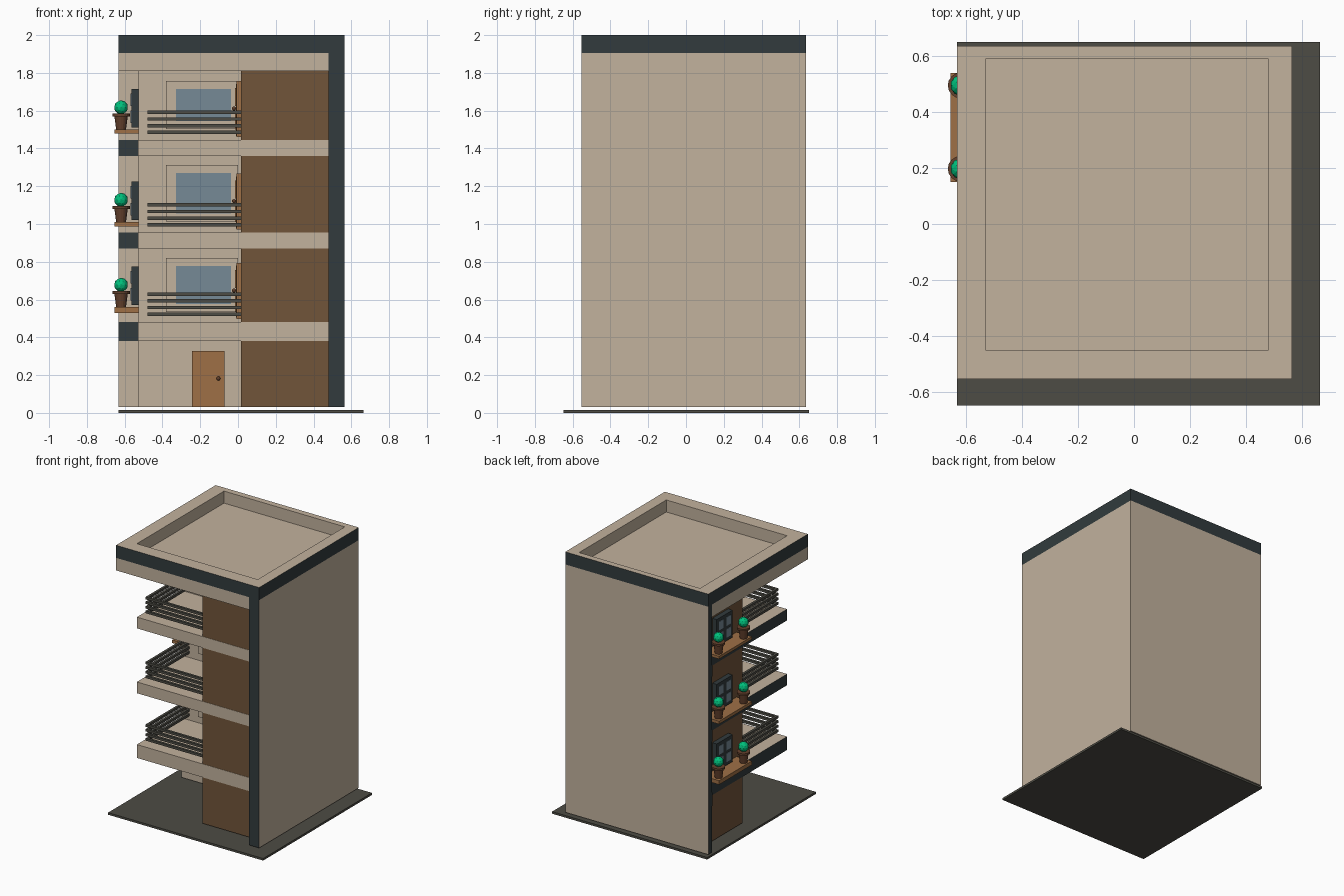
import bpy
import bmesh
from math import radians
from mathutils import Matrix, Vector

if "Cube" in bpy.data.objects:
    bpy.data.objects.remove(bpy.data.objects["Cube"])


def material(name, rgb):
    m = bpy.data.materials.new(name)
    m.use_nodes = True
    m.diffuse_color = (*rgb, 1)
    m.node_tree.nodes["Principled BSDF"].inputs["Base Color"].default_value = (*rgb, 1)
    return m


CREAM = material("cream_plaster", (0.54, 0.445, 0.34))
DARK = material("dark_slate", (0.032, 0.044, 0.047))
BROWN = material("brown_cladding", (0.165, 0.091, 0.042))
WOOD = material("light_wood", (0.342, 0.162, 0.061))
GLASS = material("blue_glass", (0.181, 0.254, 0.305))
GREY = material("olive_grey", (0.074, 0.072, 0.058))
POT = material("clay_pot", (0.127, 0.053, 0.026))
GREEN = material("leaf_green", (0.0, 0.52, 0.2))


def finish(name, bm, mats, matrix=Matrix()):
    mesh = bpy.data.meshes.new(name)
    bm.to_mesh(mesh)
    bm.free()
    for m in mats:
        mesh.materials.append(m)
    ob = bpy.data.objects.new(name, mesh)
    bpy.context.collection.objects.link(ob)
    ob.matrix_world = matrix
    return ob


def add_box(bm, x, y, z, index=0):
    size = Matrix.Diagonal((x[1] - x[0], y[1] - y[0], z[1] - z[0], 1))
    mid = Matrix.Translation((sum(x) / 2, sum(y) / 2, sum(z) / 2))
    verts = bmesh.ops.create_cube(bm, size=1, matrix=mid @ size)["verts"]
    for f in {f for v in verts for f in v.link_faces}:
        f.material_index = index


def box(name, x, y, z, mat, accent=None, facing=()):
    """One block; faces turned towards a facing direction take the accent."""
    bm = bmesh.new()
    add_box(bm, x, y, z)
    bm.normal_update()
    for f in bm.faces:
        if any(f.normal.dot(Vector(d)) > 0.9 for d in facing):
            f.material_index = 1
    return finish(name, bm, [mat, accent] if accent else [mat])


FRONT, LEFT = (0, -1, 0), (-1, 0, 0)
X0, X1, Y0, Y1 = -0.632, 0.564, -0.553, 0.636   # outer shell
IX0, IX1, IY0, IY1 = -0.53, 0.48, -0.45, 0.59   # inner body
WALL, CORE = 0.08, 0.015                        # recessed wall, stair block side
BASE, EAVE, BAND, TOP = 0.032, 1.81, 1.905, 2.0


def door(name, matrix):
    """Panelled door, facing -y, standing on its origin."""
    bm = bmesh.new()
    add_box(bm, (-0.086, 0.086), (-0.022, 0.01), (0, 0.296))
    add_box(bm, (-0.071, 0.071), (-0.026, 0), (0.006, 0.281))
    for x in ((-0.06, -0.007), (0.007, 0.06)):
        add_box(bm, x, (-0.03, 0), (0.164, 0.258))
    add_box(bm, (-0.06, 0.06), (-0.03, 0), (0.04, 0.13))
    knob = bmesh.ops.create_uvsphere(bm, u_segments=10, v_segments=6, radius=0.011,
                                     matrix=Matrix.Translation((0.053, -0.036, 0.15)))
    for f in {f for v in knob["verts"] for f in v.link_faces}:
        f.material_index = 1
    return finish(name, bm, [WOOD, POT], matrix)


def plant(name, x, y, z):
    """Clay pot with a rim and a round bush."""
    bm = bmesh.new()
    for r1, r2, low, high in ((0.026, 0.036, 0, 0.075), (0.046, 0.046, 0.07, 0.084)):
        bmesh.ops.create_cone(bm, cap_ends=True, segments=16, radius1=r1, radius2=r2,
                              depth=high - low,
                              matrix=Matrix.Translation((0, 0, (low + high) / 2)))
    bush = bmesh.ops.create_icosphere(bm, subdivisions=2, radius=0.037,
                                      matrix=Matrix.Translation((0, 0, 0.118)))
    for f in {f for v in bush["verts"] for f in v.link_faces}:
        f.material_index = 1
    return finish(name, bm, [POT, GREEN], Matrix.Translation((x, y, z)))


def side_window(name, z0, z1):
    """Dark framed window with four panes on the left wall."""
    bm = bmesh.new()
    mid, half, zm = 0.345, 0.095, (z0 + z1) / 2
    add_box(bm, (-0.565, IX0 + 0.01), (mid - half, mid + half), (z0, z1))
    for s in (-1, 1):
        y = sorted((mid + s * 0.02, mid + s * 0.07))
        for z in ((z0 + 0.025, zm - 0.012), (zm + 0.012, z1 - 0.025)):
            add_box(bm, (-0.568, -0.56), y, z, 1)
    return finish(name, bm, [DARK, GLASS])


def railing(name, floor):
    """Four bars around the front and left of the balcony."""
    bm = bmesh.new()
    x0, y0, t = -0.478, -0.42, 0.018
    for i in range(4):
        z = floor + 0.032 + i * 0.035
        add_box(bm, (x0, CORE + 0.005), (y0, y0 + t), (z, z + t))
        add_box(bm, (x0, x0 + t), (y0 + t, WALL + 0.005), (z, z + t))
    return finish(name, bm, [GREY])


# Ground and outer walls
box("ground_plate", (X0, 0.664), (-0.648, 0.65), (0, 0.016), GREY)
box("right_wall", (IX1, X1), (Y0, Y1), (BASE, BAND), CREAM, DARK, [FRONT])
box("back_wall", (X0, IX1), (IY1, Y1), (BASE, BAND), CREAM, DARK, [LEFT])

# Recessed body and projecting stair block
box("main_body", (IX0 + 0.002, IX1), (WALL, IY1), (BASE, EAVE), CREAM, BROWN, [LEFT])
box("stair_block", (CORE, IX1), (IY0 + 0.002, WALL), (BASE, EAVE), CREAM, BROWN, [FRONT])

# Roof slab and parapet with a sunken deck
box("roof_slab", (X0, IX1), (Y0, IY1), (EAVE, BAND), CREAM)
bm = bmesh.new()
add_box(bm, (X0, X1), (Y0, Y1), (BAND, TOP))
bm.normal_update()
top = max(bm.faces, key=lambda f: f.calc_center_median().z)
for f in bm.faces:
    f.material_index = int(abs(f.normal.z) < 0.5)
rim = bmesh.ops.inset_region(bm, faces=[top], thickness=0.04)["faces"]
for v in top.verts:
    v.co.x = IX0 if v.co.x < 0 else IX1
    v.co.y = IY0 if v.co.y < 0 else IY1
well = bmesh.ops.extrude_discrete_faces(bm, faces=[top])["faces"][0]
for v in well.verts:
    v.co.z = BAND + 0.004
for f in bm.faces:
    if all(IX0 - 0.01 < v.co.x < IX1 + 0.01 for v in f.verts):
        f.material_index = 0
finish("roof_parapet", bm, [CREAM, DARK])

# Entrance
door("entrance_door", Matrix.Translation((-0.157, WALL, BASE)))

# Storeys: slab bottom, floor, shelf bottom, shelf top, glass bottom, glass top
storeys = [(0.381, 0.482, 0.53, 0.56, 0.577, 0.778),
           (0.87, 0.955, 0.987, 1.01, 1.055, 1.27),
           (1.36, 1.445, 1.479, 1.5, 1.545, 1.714)]
for n, (under, floor, shelf0, shelf1, glass0, glass1) in enumerate(storeys, 1):
    tag = f"_{n}"
    box("balcony_slab" + tag, (IX0, IX1), (IY0, IY1), (under, floor), CREAM, DARK, [LEFT])
    box("wall_band" + tag, (X0, IX0), (IY1 - 0.006, IY1 + 0.002), (under, floor), DARK)
    railing("balcony_railing" + tag, floor)
    box("window_frame" + tag, (-0.38, 0), (WALL - 0.015, WALL + 0.01),
        (glass0 - 0.042, glass1 + 0.042), CREAM)
    box("window_glass" + tag, (-0.328, -0.037), (WALL - 0.019, WALL - 0.012),
        (glass0, glass1), GLASS)
    door("balcony_door" + tag, Matrix.Translation((CORE, -0.19, floor + 0.016))
         @ Matrix.Rotation(radians(-90), 4, "Z"))
    side_window("side_window" + tag, shelf1 + 0.01, shelf1 + 0.215)
    box("plant_shelf" + tag, (-0.655, IX0 + 0.01), (0.15, 0.54), (shelf0, shelf1), WOOD)
    for place, y in (("front", 0.197), ("back", 0.495)):
        plant(f"{place}_plant" + tag, -0.619, y, shelf1)
